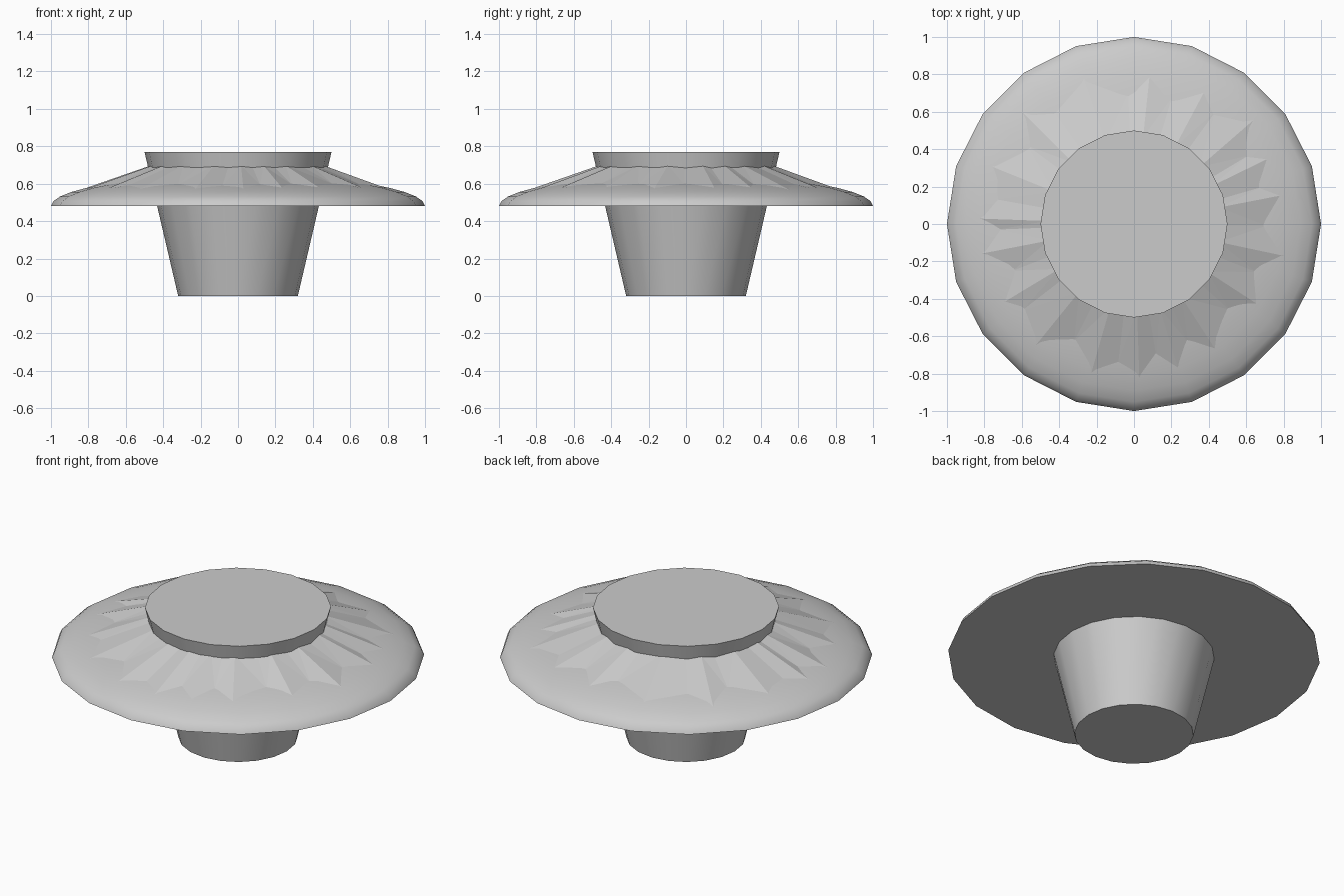
import bpy, bmesh, math, random
from math import cos, sin, radians, sqrt

random.seed(4)
SIDES = 20
BASE, HEIGHT = 0.48, 0.167      # underside and rise of the dome

cube = bpy.data.objects.get("Cube")
if cube:
    bpy.data.objects.remove(cube, do_unlink=True)

grey = bpy.data.materials.new("plain grey")
grey.use_nodes = True
colour = (0.6, 0.6, 0.6, 1)
grey.diffuse_color = colour
grey.node_tree.nodes["Principled BSDF"].inputs["Base Color"].default_value = colour


def make_object(name, bm, smooth):
    bmesh.ops.recalc_face_normals(bm, faces=bm.faces)
    mesh = bpy.data.meshes.new(name)
    bm.to_mesh(mesh)
    bm.free()
    mesh.materials.append(grey)
    obj = bpy.data.objects.new(name, mesh)
    bpy.context.collection.objects.link(obj)
    if smooth:
        bpy.ops.object.select_all(action='DESELECT')
        bpy.context.view_layer.objects.active = obj
        obj.select_set(True)
        bpy.ops.object.shade_smooth_by_angle(angle=radians(35))
    return obj


def ring(bm, r, z):
    return [bm.verts.new((r * cos(math.tau * i / SIDES), r * sin(math.tau * i / SIDES), z))
            for i in range(SIDES)]


def bridge(bm, a, b):
    for i in range(len(a)):
        j = (i + 1) % len(a)
        bm.faces.new((a[i], a[j], b[j], b[i]))


def turned(name, profile):
    """Capped solid turned from (radius, height) points."""
    bm = bmesh.new()
    rings = [ring(bm, r, z) for r, z in profile]
    for a, b in zip(rings, rings[1:]):
        bridge(bm, a, b)
    bm.faces.new(rings[0])
    bm.faces.new(rings[-1])
    return make_object(name, bm, True)


def dome_height(r):
    return BASE + HEIGHT * sqrt(1 - r * r)


# Tapered pot with a flat top
turned("tapered_pot", [(0.32, 0), (0.5, 0.77)])

# Shallow dome brim with a flat underside
turned("dome_brim", [(cos(radians(a)), BASE + HEIGHT * sin(radians(a)))
                     for a in range(0, 90, 9)])

# Pleated skirt: each ridge runs out to a tip, each valley stops short
tips = [11, 26, 41, 62, 84, 109, 135, 158, 178, 191, 211, 231, 254, 272, 287, 303, 327, 348]
bm = bmesh.new()
inner, outer = [], []


def pleat(angle, r, top):
    a = radians(angle)
    for verts, radius, z in ((inner, 0.465, top), (outer, r, dome_height(r) - 0.004)):
        verts.append(bm.verts.new((radius * cos(a), radius * sin(a), z)))


for tip, following in zip(tips, tips[1:] + [tips[0] + 360]):
    pleat(tip, random.uniform(0.79, 0.86), 0.698)
    pleat(tip + (following - tip) * random.uniform(0.3, 0.7),
          random.uniform(0.68, 0.76), 0.69)
bridge(bm, inner, outer)
bmesh.ops.triangulate(bm, faces=bm.faces)
make_object("pleated_skirt", bm, False)
